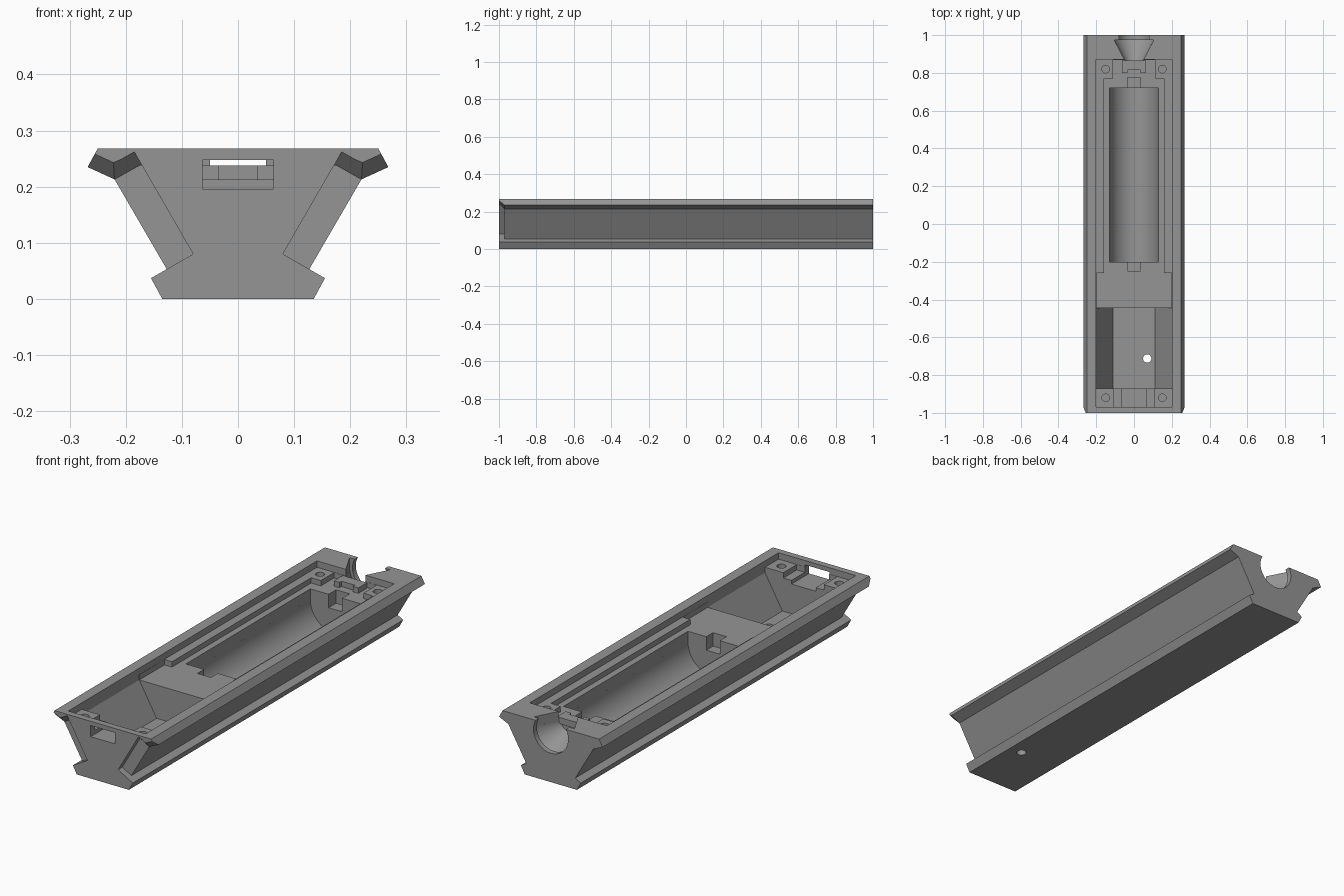
import bpy, bmesh, math

if "Cube" in bpy.data.objects:
    bpy.data.objects.remove(bpy.data.objects["Cube"])

grey = bpy.data.materials.new("mid_grey")
grey.diffuse_color = (0.30, 0.30, 0.30, 1)
grey.use_nodes = True
grey.node_tree.nodes["Principled BSDF"].inputs["Base Color"].default_value = grey.diffuse_color


def loft(name, first, last, y0, y1):
    """Solid between two (x, z) outlines at y0 and y1."""
    bm = bmesh.new()
    a = [bm.verts.new((x, y0, z)) for x, z in first]
    b = [bm.verts.new((x, y1, z)) for x, z in last]
    n = len(a)
    bm.faces.new(a)
    bm.faces.new(b[::-1])
    for i in range(n):
        j = (i + 1) % n
        bm.faces.new((a[i], b[i], b[j], a[j]))
    bmesh.ops.recalc_face_normals(bm, faces=bm.faces)
    me = bpy.data.meshes.new(name)
    bm.to_mesh(me)
    bm.free()
    me.materials.append(grey)
    ob = bpy.data.objects.new(name, me)
    bpy.context.collection.objects.link(ob)
    return ob


def box(name, x0, x1, y0, y1, z0, z1):
    p = [(x0, z0), (x1, z0), (x1, z1), (x0, z1)]
    return loft(name, p, p, y0, y1)


def circle(r, z, n=64):
    return [(r * math.cos(2 * math.pi * (i + .5) / n),
             z + r * math.sin(2 * math.pi * (i + .5) / n)) for i in range(n)]


def mirrored(half):
    return half + [(-x, z) for x, z in reversed(half)]


def cut(cutter):
    cutter.hide_render = True
    m = body.modifiers.new("cut", "BOOLEAN")
    m.operation = "DIFFERENCE"
    m.solver = "EXACT"
    m.object = cutter
    bpy.context.view_layer.objects.active = body
    bpy.ops.object.modifier_apply(modifier=m.name)
    bpy.data.objects.remove(cutter)


TOP, RIM, FLOOR = 0.268, 0.238, 0.213

# Long body with a rail groove on each side
half = [(.135, 0), (.155, .037), (.127, .053), (.22, .213), (.268, .235), (.25, TOP)]
body = loft("housing_body", mirrored(half), mirrored(half), -1, 1)

# Deeper bevelled notches at the front end of both grooves
front = [(.08, .08), (.185, .262), (.222, .243), (.4, .335), (.4, .2), (.127, .053)]
back = [(.08, .08), (.172, .24), (.22, .213), (.4, .2955), (.4, .2), (.127, .053)]
ahead = [(2 * f[0] - b[0], 2 * f[1] - b[1]) for f, b in zip(front, back)]
for s in (1, -1):
    cut(loft("notch", [(s * x, z) for x, z in ahead], [(s * x, z) for x, z in back], -1.03, -.97))

# Lid recess, then the lower floor inside its raised rims
cut(box("recess", -.2, .2, -.97, .87, RIM, .4))
cut(box("floor_front", -.199, .199, -.87, -.26, FLOOR, .3))
cut(box("floor_long", -.16, .16, -.27, .77, FLOOR, .3))
cut(box("floor_back", -.11, .11, .76, .869, FLOOR, .3))

# Round cell bay with a contact pocket at each end
cut(loft("cell", circle(.13, .165), circle(.13, .165), -.2, .72))
cut(box("cell_open", -.1299, .1299, -.2, .72, .165, .3))
cut(box("contacts", -.035, .035, -.25, .775, .15, .3))

# Sloped electronics bay
bay = [(.11, .057), (.2, .213), (.2, .3)]
cut(loft("bay", mirrored(bay), mirrored(bay), -.87, -.445))

# Front port and the trough behind it
cut(box("port", -.063, .063, -1.1, -.86, .196, .248))
cut(box("trough", -.063, .063, -.97, -.86, .196, .3))
cut(box("trough_step", -.105, .105, -.969, -.86, FLOOR, .3))

# Rear round opening and flared seat, both open at the top
cut(loft("rear_hole", circle(.09, .225), circle(.09, .225), .97, 1.1))
cut(loft("flare", circle(.045, .225), circle(.105, .225), .86, .975))
a, b = [[(-r, .225), (r, .225), (r, .35), (-r, .35)] for r in (.045, .105)]
cut(loft("flare_open", a, b, .86, .975))


# Screw holes and the floor drain hole
def bore(x, y, r, z0, z1):
    bpy.ops.mesh.primitive_cylinder_add(vertices=32, radius=r, depth=z1 - z0,
                                        location=(x, y, (z0 + z1) / 2))
    ob = bpy.context.object
    ob.data.materials.append(grey)
    cut(ob)


for x in (-.15, .15):
    bore(x, -.92, .02, .15, .3)
    bore(x, .82, .02, .15, .3)
bore(.07, -.712, .022, -.1, .12)

# Small retaining bar in front of the flared seat
bar = box("retaining_bar", -.063, .063, .80, .865, FLOOR - .005, RIM)
slot = box("bar_slot", -.035, .035, .78, .815, FLOOR, .3)
slot.hide_render = True
m = bar.modifiers.new("cut", "BOOLEAN")
m.object = slot
m.solver = "EXACT"
bpy.context.view_layer.objects.active = bar
bpy.ops.object.modifier_apply(modifier=m.name)
bpy.data.objects.remove(slot)

# Smooth the round surfaces, keep edges sharp
bpy.ops.object.select_all(action="DESELECT")
body.select_set(True)
bpy.context.view_layer.objects.active = body
bpy.ops.object.shade_smooth_by_angle(angle=math.radians(25))
